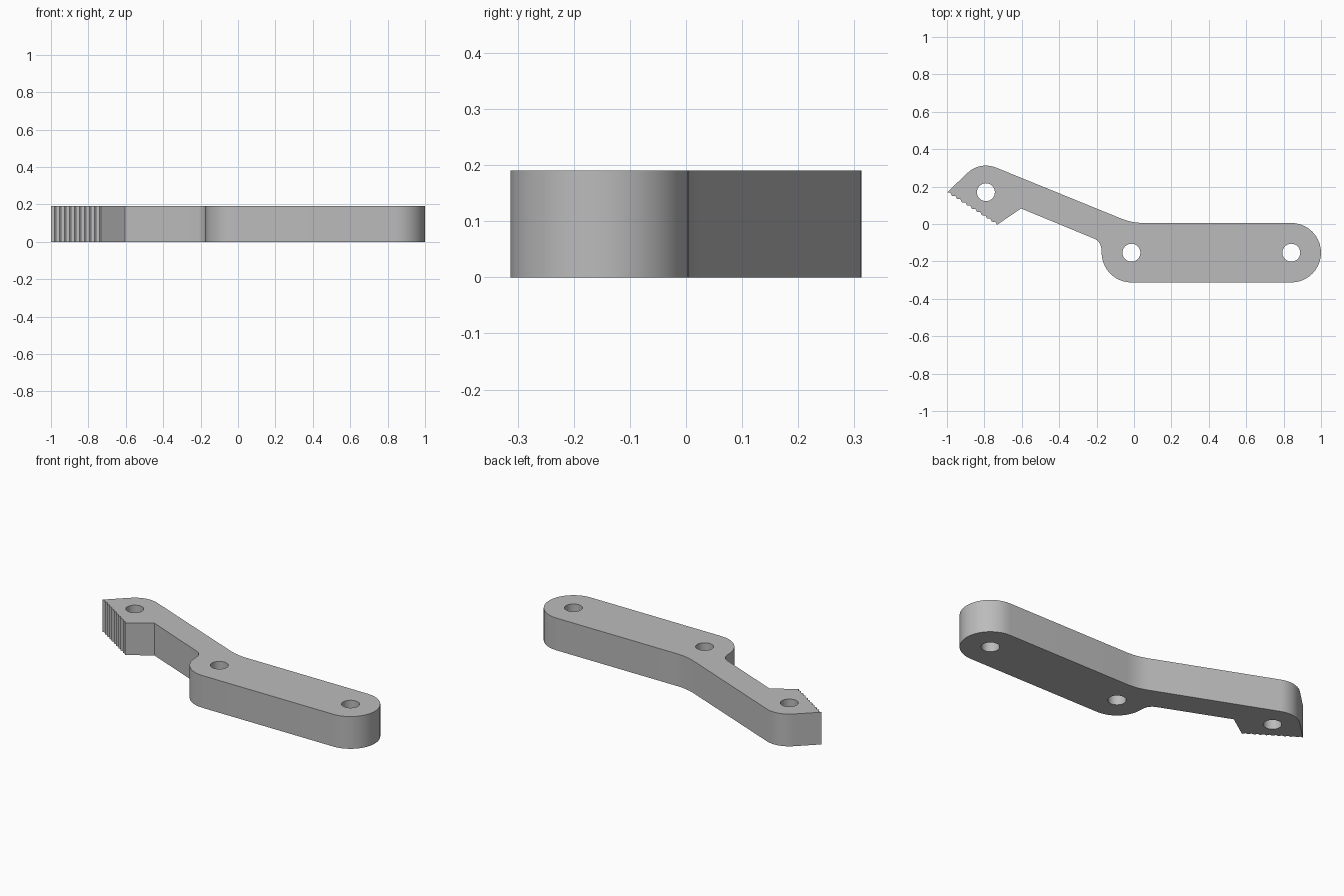
import bpy
import bmesh
from math import cos, sin, radians
from mathutils import Vector

cube = bpy.data.objects.get("Cube")
if cube:
    bpy.data.objects.remove(cube, do_unlink=True)

HEIGHT = 0.19
END_R = 0.159
HOLE_R = 0.048
PIVOT = (-0.014, -0.1535)
FAR_END = (0.841, -0.1535)
HEAD = (-0.792, 0.17)


def arc(centre, radius, start, end, steps):
    """Points along an arc, angles in degrees."""
    angles = [radians(start + (end - start) * i / steps) for i in range(steps + 1)]
    return [Vector((centre[0] + radius * cos(a), centre[1] + radius * sin(a))) for a in angles]


def serration(start, end, count, depth):
    """Zigzag edge with its valleys cut into the body."""
    start, end = Vector(start), Vector(end)
    run = (end - start) / count
    inward = Vector((-run.y, run.x)).normalized() * depth
    points = [start]
    for i in range(count):
        points += [start + run * (i + 0.5) + inward, start + run * (i + 1)]
    return points


# Outline, counter-clockwise from the rounded far end
outline = arc(FAR_END, END_R, -90, 90, 20)
outline += arc((0.052, 0.3255), 0.32, 270, 247.5, 6)         # bend on the back edge
outline += arc(HEAD, 0.1425, 67.5, 135, 10)                  # rounded head
outline += serration((-1.0, 0.168), (-0.733, -0.005), 10, 0.009)
outline += [Vector((-0.604, 0.083))]                         # jaw heel
outline += arc((-0.239, -0.138), 0.065, 67.3, -4, 8)         # neck fillet
outline += arc(PIVOT, END_R, 176, 270, 12)                   # rounded pivot end

loops = [outline] + [arc(c, HOLE_R, 0, 348.75, 31) for c in (PIVOT, FAR_END, HEAD)]

# Walls for every loop, then the two flat caps
bm = bmesh.new()
rims = {0.0: [], HEIGHT: []}
for loop in loops:
    rings = {z: [bm.verts.new((p.x, p.y, z)) for p in loop] for z in rims}
    low, high = rings[0.0], rings[HEIGHT]
    for i in range(len(loop)):
        j = (i + 1) % len(loop)
        bm.faces.new((low[i], low[j], high[j], high[i]))
        for z, ring in rings.items():
            rims[z].append(bm.edges.get((ring[i], ring[j])))
for edges in rims.values():
    bmesh.ops.triangle_fill(bm, edges=edges, use_beauty=True)
bmesh.ops.recalc_face_normals(bm, faces=bm.faces[:])

mesh = bpy.data.meshes.new("lever_arm")
bm.to_mesh(mesh)
bm.free()
arm = bpy.data.objects.new("lever_arm", mesh)
bpy.context.collection.objects.link(arm)

# Plain grey
grey = bpy.data.materials.new("grey")
grey.use_nodes = True
colour = (0.5, 0.5, 0.5, 1)
grey.diffuse_color = colour
grey.node_tree.nodes["Principled BSDF"].inputs["Base Color"].default_value = colour
mesh.materials.append(grey)

bpy.ops.object.select_all(action='DESELECT')
arm.select_set(True)
bpy.context.view_layer.objects.active = arm
bpy.ops.object.shade_smooth_by_angle(angle=radians(30))
